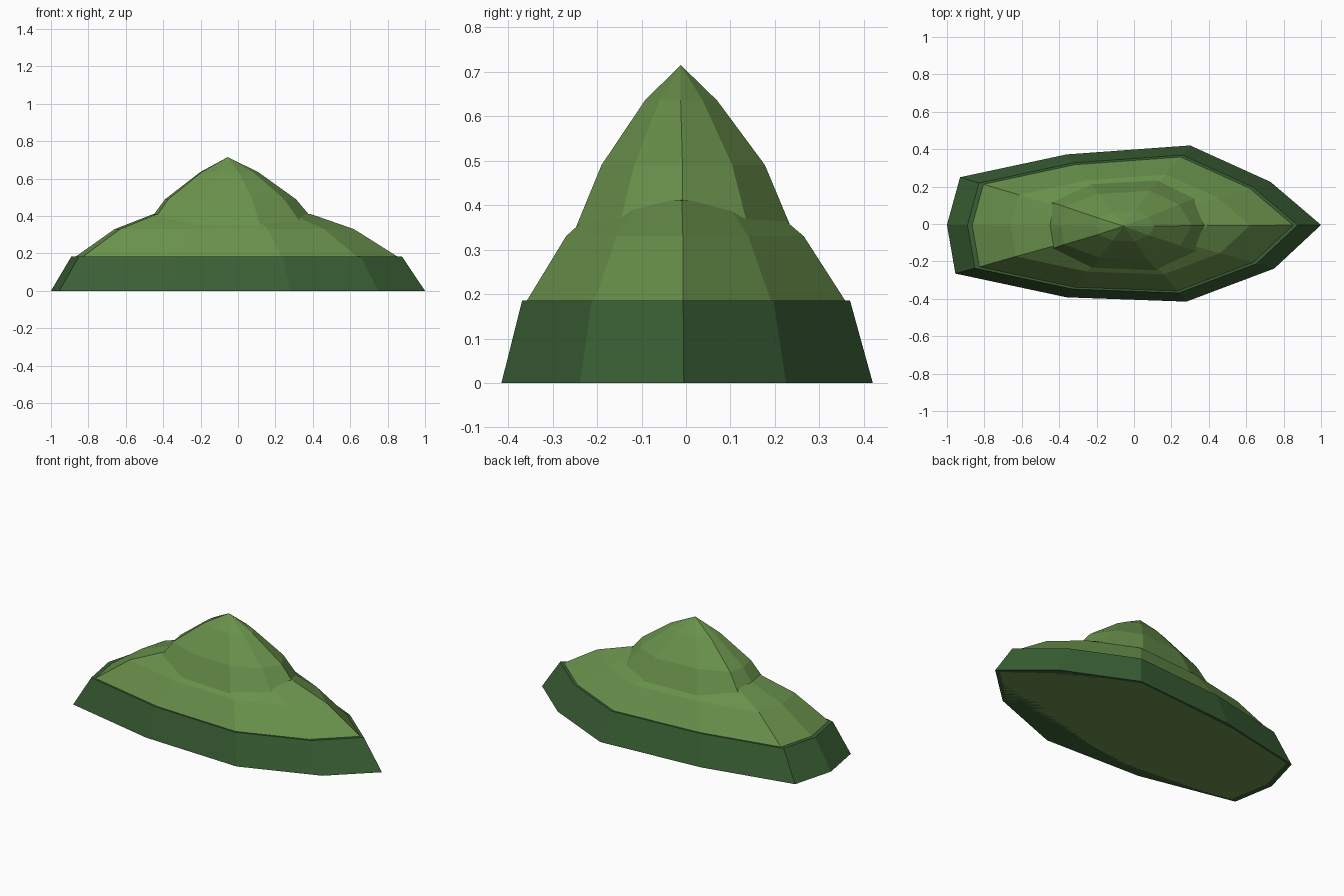
import bpy, bmesh

if "Cube" in bpy.data.objects:
    bpy.data.objects.remove(bpy.data.objects["Cube"])

def material(name, rgb):
    m = bpy.data.materials.new(name)
    m.diffuse_color = (*rgb, 1)
    m.use_nodes = True
    m.node_tree.nodes["Principled BSDF"].inputs["Base Color"].default_value = m.diffuse_color
    return m

def stacked(name, outline, rings, mat, apex=None):
    """Loft scaled copies of an outline; rings are (z, scale, cx, cy)."""
    bm = bmesh.new()
    loops = [[bm.verts.new((cx + s * x, cy + s * y, z)) for x, y in outline]
             for z, s, cx, cy in rings]
    n = len(outline)
    bm.faces.new(loops[0][::-1])
    for a, b in zip(loops, loops[1:]):
        for i in range(n):
            j = (i + 1) % n
            bm.faces.new((a[i], a[j], b[j], b[i]))
    if apex:
        tip = bm.verts.new(apex)
        for i in range(n):
            bm.faces.new((loops[-1][i], loops[-1][(i + 1) % n], tip))
    else:
        bm.faces.new(loops[-1])
    bmesh.ops.recalc_face_normals(bm, faces=bm.faces)
    me = bpy.data.meshes.new(name)
    bm.to_mesh(me)
    bm.free()
    me.materials.append(mat)
    ob = bpy.data.objects.new(name, me)
    bpy.context.collection.objects.link(ob)
    return ob

dark = material("dark_green", (0.043, 0.118, 0.036))
grass = material("grass_green", (0.14, 0.28, 0.07))

# ten-sided footprint, pointed at +x and blunt at -x
footprint = [(1, -.005), (.73, .225), (.30, .42), (-.36, .372), (-.93, .25),
             (-1, -.005), (-.955, -.265), (-.36, -.392), (.28, -.415), (.75, -.238)]
# rounder outline for the peak
peak_outline = [(1, 0), (.80, .32), (.36, .53), (-.42, .48), (-.95, .29),
                (-1, 0), (-.95, -.29), (-.42, -.49), (.33, -.52), (.82, -.31)]

# sloped base
stacked("base", footprint, [(0, 1, 0, 0), (.185, .883, -.0075, -.002)], dark)

# lower hill, rising through the base
stacked("lower_hill", footprint,
        [(0, .965, 0, 0), (.185, .8575, -.0075, -.002),
         (.33, .64, -.02, -.004), (.41, .4225, -.032, -.007)],
        grass, apex=(-.05, -.012, .44))

# steep peak, growing out of the lower hill
stacked("peak", peak_outline,
        [(.30, .50, -.03, -.008), (.49, .35, -.04, -.008), (.635, .155, -.047, -.012)],
        grass, apex=(-.055, -.012, .715))
